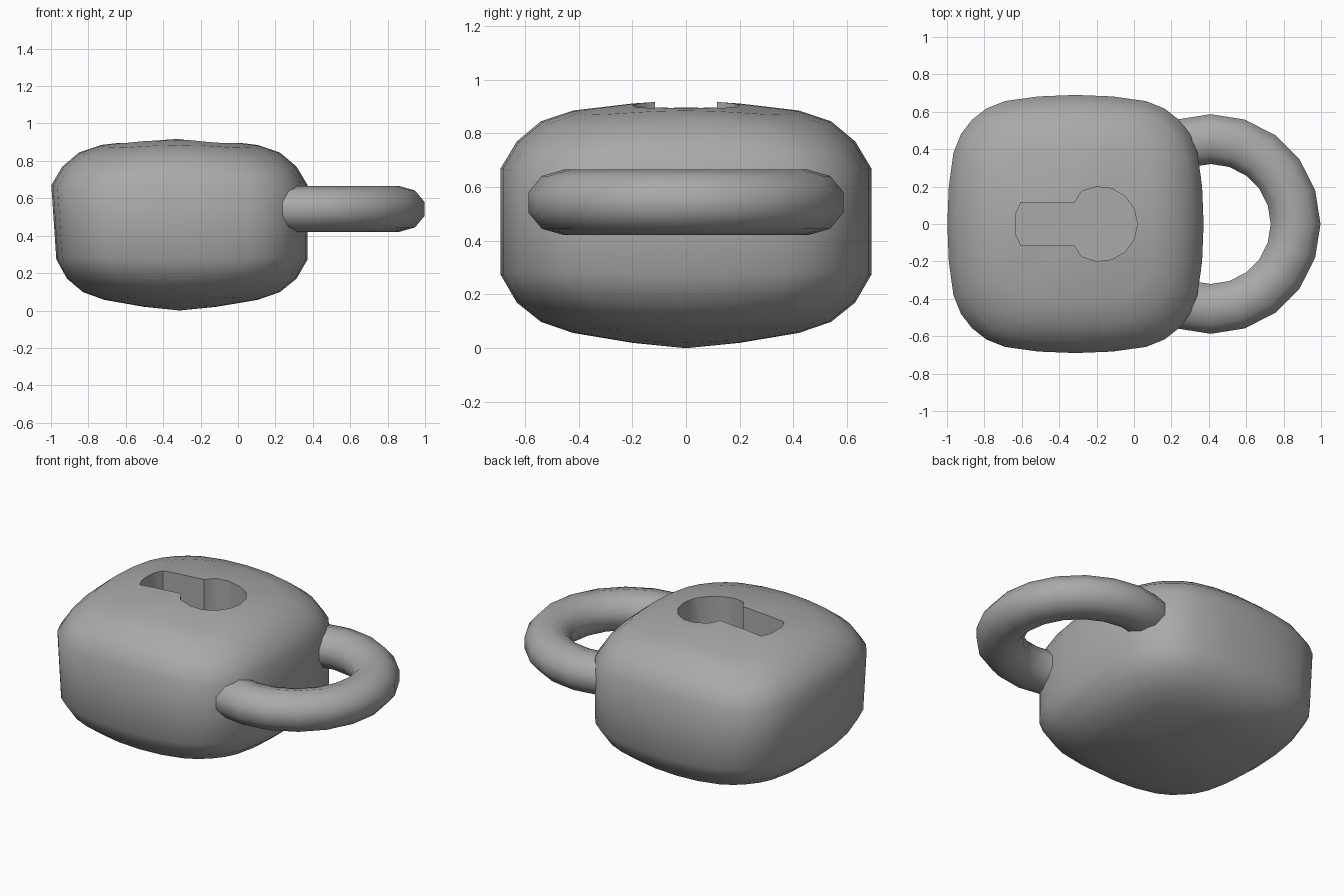
import bpy, bmesh, math

if "Cube" in bpy.data.objects:
    bpy.data.objects.remove(bpy.data.objects["Cube"])

metal = bpy.data.materials.new("grey")
metal.diffuse_color = (0.4, 0.4, 0.4, 1)
metal.use_nodes = True
metal.node_tree.nodes["Principled BSDF"].inputs["Base Color"].default_value = metal.diffuse_color


def finish(bm, name):
    bmesh.ops.recalc_face_normals(bm, faces=bm.faces[:])
    me = bpy.data.meshes.new(name)
    bm.to_mesh(me)
    bm.free()
    ob = bpy.data.objects.new(name, me)
    bpy.context.collection.objects.link(ob)
    me.materials.append(metal)
    return ob


def activate(ob):
    bpy.ops.object.select_all(action='DESELECT')
    ob.select_set(True)
    bpy.context.view_layer.objects.active = ob


def smooth(ob, degrees):
    activate(ob)
    bpy.ops.object.shade_smooth_by_angle(angle=math.radians(degrees))


def bridge(bm, a, b):
    n = len(a)
    for i in range(n):
        j = (i + 1) % n
        bm.faces.new((a[i], a[j], b[j], b[i]))


# rounded-square plan outline, one eighth mirrored and rotated
eighth = [(0.69, 0), (0.682, 0.2), (0.657, 0.38), (0.617, 0.48), (0.557, 0.557)]
quarter = eighth + [(y, x) for x, y in eighth[1:4]][::-1]
outline = []
for k in range(4):
    outline += quarter
    quarter = [(-y, x) for x, y in quarter]

# padlock body: scaled outline rings between two shallow domes
CX = -0.313
profile = [(0.29, 0.02), (0.61, 0.057), (0.783, 0.098), (0.913, 0.17), (1, 0.273),
           (1, 0.47), (1, 0.67), (0.913, 0.77), (0.783, 0.845), (0.61, 0.885), (0.29, 0.911)]
bm = bmesh.new()
rings = []
for s, z in profile:
    ring = []
    for x, y in outline:
        corner = (abs(x * y) / 0.31) ** 2
        zz = z + (0.47 - z) * 0.06 * corner * s
        px = CX + x * s * 0.993
        if x < 0:  # left side leans slightly outward at the top
            px += 0.027 * min(1, max(0, (0.67 - z) / 0.4)) * s * -x / 0.69
        ring.append(bm.verts.new((px, y * s, zz)))
    rings.append(ring)
for a, b in zip(rings, rings[1:]):
    bridge(bm, a, b)
for ring, z in ((rings[0], 0.0), (rings[-1], 0.925)):
    tip = bm.verts.new((CX, 0, z))
    for i in range(len(ring)):
        bm.faces.new((ring[i], ring[(i + 1) % len(ring)], tip))
body = finish(bm, "padlock_body")

# keyhole cutter: round hole with a slot toward the left
key = []
for i in range(-6, 7):
    t = math.radians(i * 23.8)
    key.append((-0.182 + 0.2 * math.cos(t), 0.2 * math.sin(t)))
key[0], key[-1] = (-0.318, -0.115), (-0.318, 0.115)
key += [(-0.605, 0.115), (-0.632, 0.055), (-0.632, -0.055), (-0.605, -0.115)]
bm = bmesh.new()
low, high = ([bm.verts.new((x, y, z)) for x, y in key] for z in (0.55, 1.2))
bridge(bm, low, high)
bm.faces.new(low)
bm.faces.new(high)
cutter = finish(bm, "keyhole_cutter")
cutter.hide_render = True

mod = body.modifiers.new("keyhole", 'BOOLEAN')
mod.operation = 'DIFFERENCE'
mod.solver = 'EXACT'
mod.object = cutter
activate(body)
bpy.ops.object.modifier_apply(modifier=mod.name)
bpy.data.objects.remove(cutter, do_unlink=True)
smooth(body, 40)

# shackle: torus arc whose ends are buried in the body
bm = bmesh.new()
arcs = []
for i in range(-7, 8):
    a = math.radians(i * 18)
    ring = []
    for k in range(10):
        t = math.radians(k * 36 + 18)
        r = 0.454 + 0.14 * math.cos(t)
        ring.append(bm.verts.new((0.41 + r * math.cos(a), r * math.sin(a),
                                  0.543 + 0.122 * math.sin(t))))
    arcs.append(ring)
for a, b in zip(arcs, arcs[1:]):
    bridge(bm, a, b)
bm.faces.new(arcs[0])
bm.faces.new(arcs[-1])
shackle = finish(bm, "shackle")
smooth(shackle, 50)
